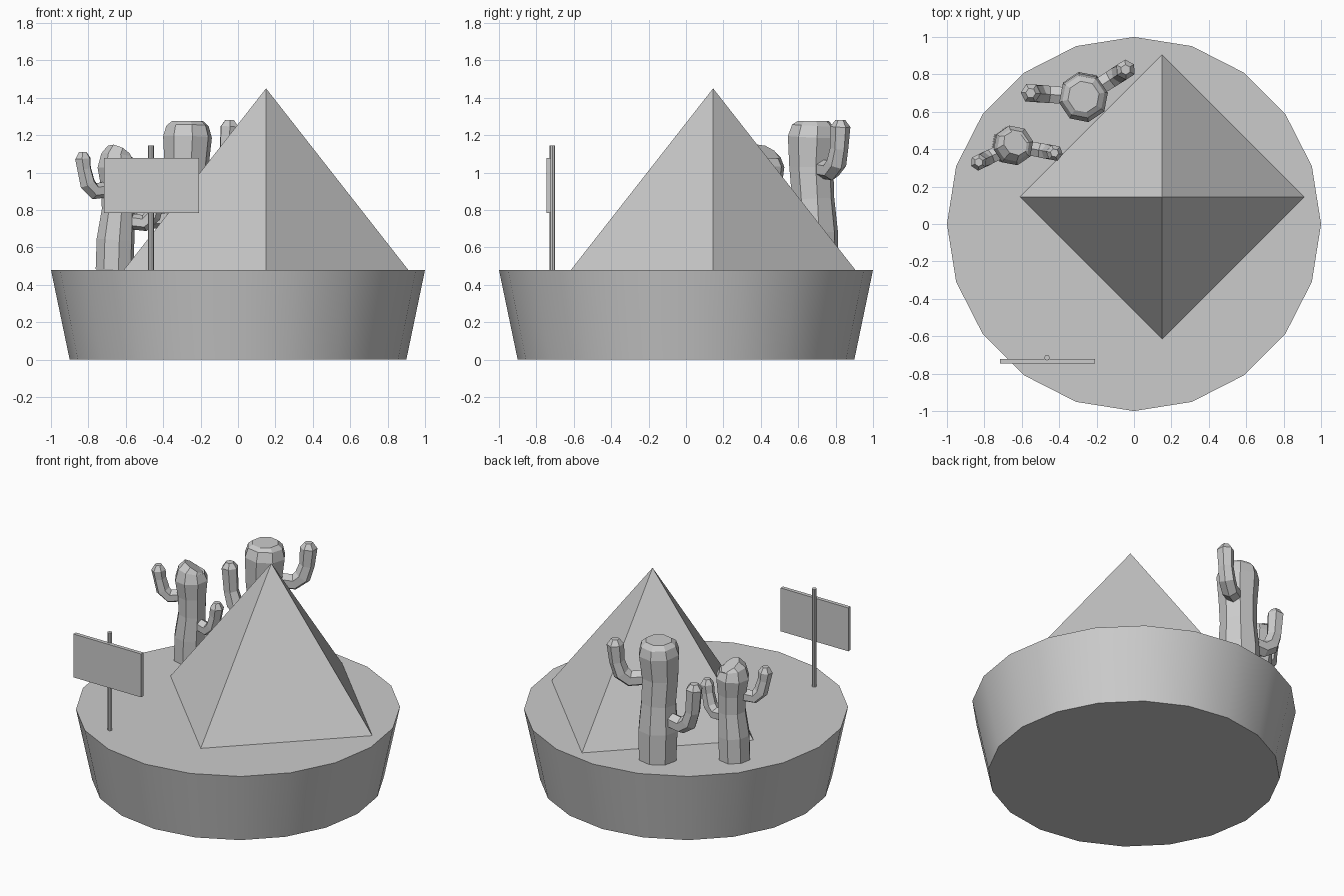
import bpy, bmesh, math
from mathutils import Vector

if "Cube" in bpy.data.objects:
    bpy.data.objects.remove(bpy.data.objects["Cube"])

GROUND = 0.48


def make_object(name, bm):
    bmesh.ops.recalc_face_normals(bm, faces=bm.faces[:])
    mesh = bpy.data.meshes.new(name)
    bm.to_mesh(mesh)
    bm.free()
    obj = bpy.data.objects.new(name, mesh)
    bpy.context.collection.objects.link(obj)
    return obj


def cone(name, x, y, z0, z1, r0, r1, sides):
    """Cone, pyramid or cylinder standing between two heights."""
    bpy.ops.mesh.primitive_cone_add(vertices=sides, radius1=r0, radius2=r1,
                                    depth=z1 - z0, location=(x, y, (z0 + z1) / 2))
    obj = bpy.context.object
    obj.name = name
    return obj


def tube(bm, path, radii, sides, twist=0.0):
    """Sweep a polygon ring along a path and cap both ends."""
    pts = [Vector(p) for p in path]
    rings, axis, prev = [], None, None
    for i, p in enumerate(pts):
        tangent = (pts[min(i + 1, len(pts) - 1)] - pts[max(i - 1, 0)]).normalized()
        if axis is None:
            ref = Vector((0, 0, 1)) if abs(tangent.z) < 0.7 else Vector((1, 0, 0))
            axis = (ref - tangent * ref.dot(tangent)).normalized()
        else:
            axis = prev.rotation_difference(tangent) @ axis
        prev = tangent
        other = tangent.cross(axis)
        ring = []
        for k in range(sides):
            a = twist + 2 * math.pi * k / sides
            ring.append(bm.verts.new(p + radii[i] * (axis * math.cos(a) + other * math.sin(a))))
        rings.append(ring)
    for lo, hi in zip(rings, rings[1:]):
        for k in range(sides):
            n = (k + 1) % sides
            bm.faces.new((lo[k], lo[n], hi[n], hi[k]))
    bm.faces.new(rings[0])
    bm.faces.new(rings[-1])


def cactus(name, x, y, trunk, arms, arm_r, twist):
    """trunk: (z, radius, dx, dy) rows; arms: (tip x, tip y, elbow z, top z)."""
    bm = bmesh.new()
    tube(bm, [(x + dx, y + dy, z) for z, r, dx, dy in trunk],
         [r for z, r, dx, dy in trunk], 8, twist)
    for tx, ty, ez, tz in arms:
        def at(f, z):
            return (x + (tx - x) * f, y + (ty - y) * f, z)
        path = [at(0.3, ez + 0.01), at(0.66, ez), at(0.86, ez + 0.04),
                at(0.96, ez + 0.12), at(1.0, tz - 0.035), at(1.0, tz)]
        radii = [arm_r * s for s in (0.95, 0.98, 1.0, 0.9, 1.0, 0.5)]
        tube(bm, path, radii, 6)
    return make_object(name, bm)


# Round sand base, smooth around the rim
base = cone("base", 0, 0, 0, GROUND, 0.9, 1.0, 20)
bpy.ops.object.shade_smooth_by_angle(angle=math.radians(30))

# Pyramid
cone("pyramid", 0.15, 0.145, GROUND, 1.45, 0.76, 0, 4)

# Cacti
cactus("large_cactus", -0.27, 0.68,
       [(GROUND, 0.125, 0, 0.01), (0.68, 0.13, 0, 0.005), (0.86, 0.115, 0.0, 0.0),
        (1.03, 0.12, -0.005, -0.01), (1.19, 0.133, 0, -0.005),
        (1.25, 0.115, 0, 0), (1.275, 0.085, 0, 0)],
       [(-0.045, 0.825, 1.01, 1.28), (-0.552, 0.70, 0.75, 1.06)], 0.054, 0.2)
cactus("small_cactus", -0.645, 0.42,
       [(GROUND, 0.103, -0.015, 0), (0.64, 0.103, -0.01, 0), (0.80, 0.09, 0.005, 0),
        (0.92, 0.093, 0.005, 0), (1.03, 0.108, 0, 0),
        (1.09, 0.088, 0, 0), (1.11, 0.07, 0.01, 0.01)],
       [(-0.83, 0.33, 0.90, 1.11), (-0.425, 0.38, 0.73, 0.94)], 0.045, 0.2)

# Sign post and blank board
cone("sign_post", -0.465, -0.715, GROUND, 1.145, 0.015, 0.015, 8)
bpy.ops.mesh.primitive_cube_add(size=1, location=(-0.4625, -0.734, 0.93))
board = bpy.context.object
board.name = "sign_board"
board.scale = (0.51, 0.026, 0.295)
